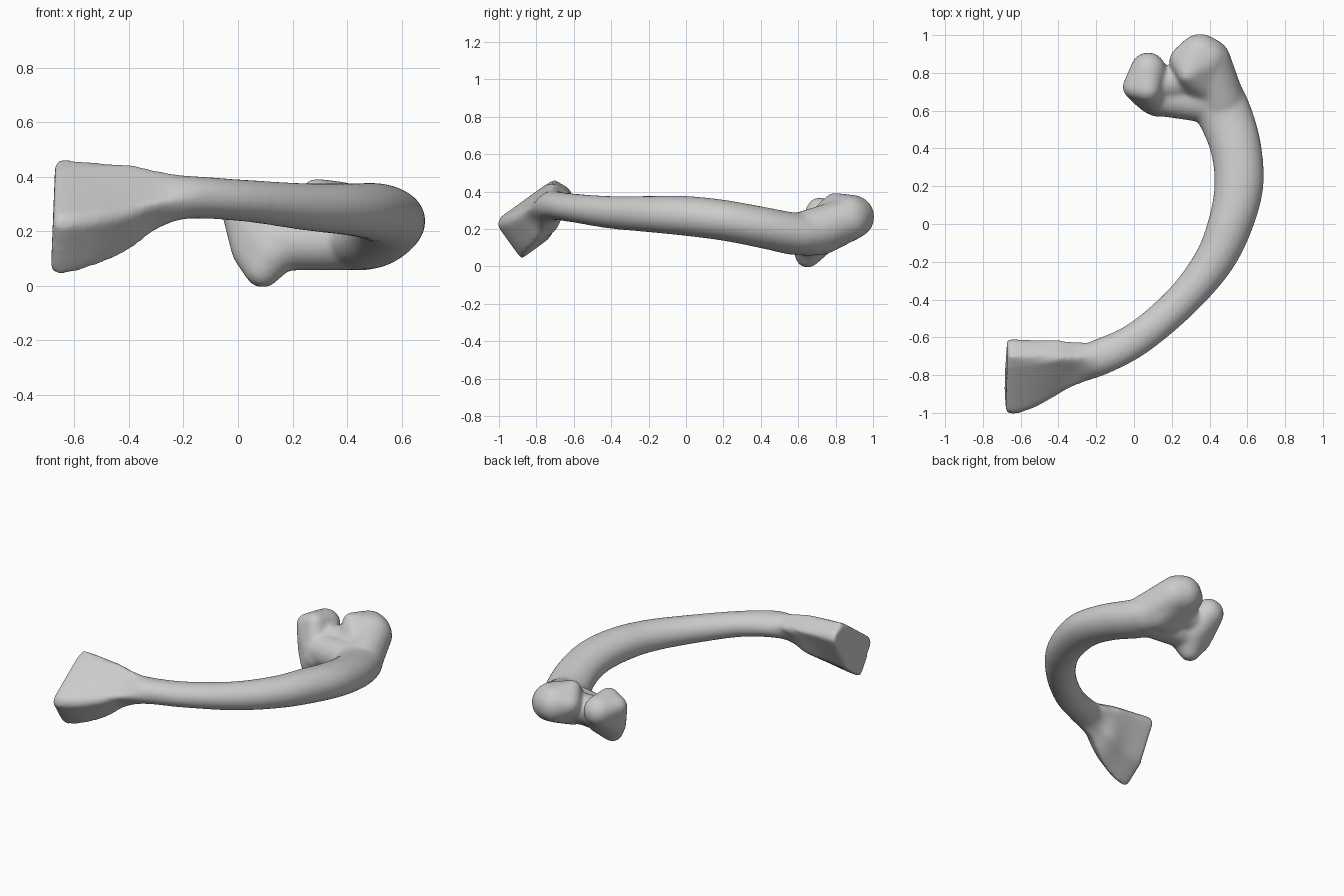
import bpy, bmesh, math
from mathutils import Vector

if "Cube" in bpy.data.objects:
    bpy.data.objects.remove(bpy.data.objects["Cube"])

N = 32
bm = bmesh.new()


def polygon_ring(x, pts, lean=0):
    """Ring near the y-z plane: rays from the centre to a polygon outline."""
    cy = sum(p[0] for p in pts) / len(pts)
    cz = sum(p[1] for p in pts) / len(pts)
    ring = []
    for i in range(N):
        t = 2 * math.pi * i / N
        dx, dz = math.cos(t), math.sin(t)
        best = 0.01
        for (y0, z0), (y1, z1) in zip(pts, pts[1:] + pts[:1]):
            ey, ez = y1 - y0, z1 - z0
            den = dx * ez - dz * ey
            if abs(den) < 1e-9:
                continue
            ay, az = y0 - cy, z0 - cz
            r = (ay * ez - az * ey) / den
            s = (ay * dz - az * dx) / den
            if r > 0 and -1e-6 <= s <= 1 + 1e-6:
                best = max(best, r)
        ring.append(Vector((x + lean * best * dz, cy + best * dx, cz + best * dz)))
    return ring


def oval_ring(x, y, z, heading, a, b):
    """Upright oval ring across a path with the given heading in degrees."""
    h = math.radians(heading)
    u = Vector((-math.sin(h), math.cos(h), 0))
    return [Vector((x, y, z)) + u * a * math.cos(2 * math.pi * i / N)
            + Vector((0, 0, b * math.sin(2 * math.pi * i / N))) for i in range(N)]


def spline(p0, p1, p2, p3, t):
    return 0.5 * (2 * p1 + (p2 - p0) * t + (2 * p0 - 5 * p1 + 4 * p2 - p3) * t * t
                  + (3 * p1 - p0 - 3 * p2 + p3) * t ** 3)


def loft(keys, steps=6):
    rings = []
    for k in range(len(keys) - 1):
        q = [keys[max(0, min(len(keys) - 1, k + j))] for j in (-1, 0, 1, 2)]
        for s in range(steps):
            rings.append([spline(*[r[i] for r in q], s / steps) for i in range(N)])
    rings.append(keys[-1])
    vs = [[bm.verts.new(p) for p in r] for r in rings]
    for r0, r1 in zip(vs, vs[1:]):
        for i in range(N):
            j = (i + 1) % N
            bm.faces.new((r0[i], r0[j], r1[j], r1[i]))
    bm.faces.new(vs[0])
    bm.faces.new(vs[-1])


def hull(*balls):
    """Rounded solid: convex hull around spheres (x, y, z, radius)."""
    tmp = bmesh.new()
    for x, y, z, r in balls:
        ret = bmesh.ops.create_icosphere(tmp, subdivisions=3, radius=r)
        bmesh.ops.translate(tmp, verts=ret["verts"], vec=(x, y, z))
    pts = [v.co.copy() for v in tmp.verts]
    tmp.free()
    vs = [bm.verts.new(p) for p in pts]
    bmesh.ops.convex_hull(bm, input=vs)
    loose = [v for v in bm.verts if not v.link_faces]
    bmesh.ops.delete(bm, geom=loose, context='VERTS')


# flared blade end and curved shaft
loft([
    polygon_ring(-0.678, [(-1.015, .24), (-.88, .042), (-.73, .15), (-.595, .40), (-.71, .467)], .04),
    polygon_ring(-0.63, [(-1.025, .24), (-.88, .04), (-.73, .15), (-.595, .40), (-.71, .467)]),
    polygon_ring(-0.52, [(-.985, .25), (-.86, .07), (-.72, .17), (-.605, .39), (-.71, .463)]),
    polygon_ring(-0.40, [(-.915, .27), (-.81, .125), (-.69, .20), (-.61, .38), (-.71, .452)]),
    polygon_ring(-0.30, [(-.86, .30), (-.77, .20), (-.69, .24), (-.615, .36), (-.71, .43)]),
    oval_ring(-0.18, -.705, .325, 24, .097, .079),
    oval_ring(0.02, -.605, .313, 34, .091, .077),
    oval_ring(0.25, -.41, .29, 47, .093, .087),
    oval_ring(0.42, -.20, .28, 60, .106, .097),
    oval_ring(0.51, 0, .27, 72, .119, .107),
    oval_ring(0.555, .20, .247, 87, .13, .11),
    oval_ring(0.54, .40, .21, 103, .135, .112),
    oval_ring(0.48, .58, .175, 118, .145, .114),
    oval_ring(0.40, .72, .18, 125, .15, .11),
])
# neck joining both knobs, and the web between them
hull((.44, .64, .17, .113), (.30, .65, .17, .10), (.14, .675, .16, .105))
hull((.12, .74, .21, .09), (.28, .76, .21, .095))
# large outer knob
hull((.35, .89, .265, .118), (.265, .865, .275, .079), (.285, .79, .345, .05),
     (.38, .87, .26, .122), (.42, .72, .18, .12), (.33, .72, .17, .10))
hull((.46, .66, .18, .125), (.395, .865, .25, .118))
# small inner knob
hull((.075, .815, .26, .095), (.0, .725, .275, .062), (.075, .71, .305, .065),
     (.09, .65, .06, .068), (.12, .73, .16, .09), (.13, .655, .125, .09),
     (.045, .69, .13, .07))

bmesh.ops.recalc_face_normals(bm, faces=bm.faces)
me = bpy.data.meshes.new("curved_bone")
bm.to_mesh(me)
bm.free()
bone = bpy.data.objects.new("curved_bone", me)
bpy.context.collection.objects.link(bone)

# fuse the parts into one smooth skin
rem = bone.modifiers.new("fuse", 'REMESH')
rem.mode = 'VOXEL'
rem.voxel_size = 0.011
rem.use_smooth_shade = True
sm = bone.modifiers.new("soften", 'SMOOTH')
sm.factor = 0.5
sm.iterations = 18
